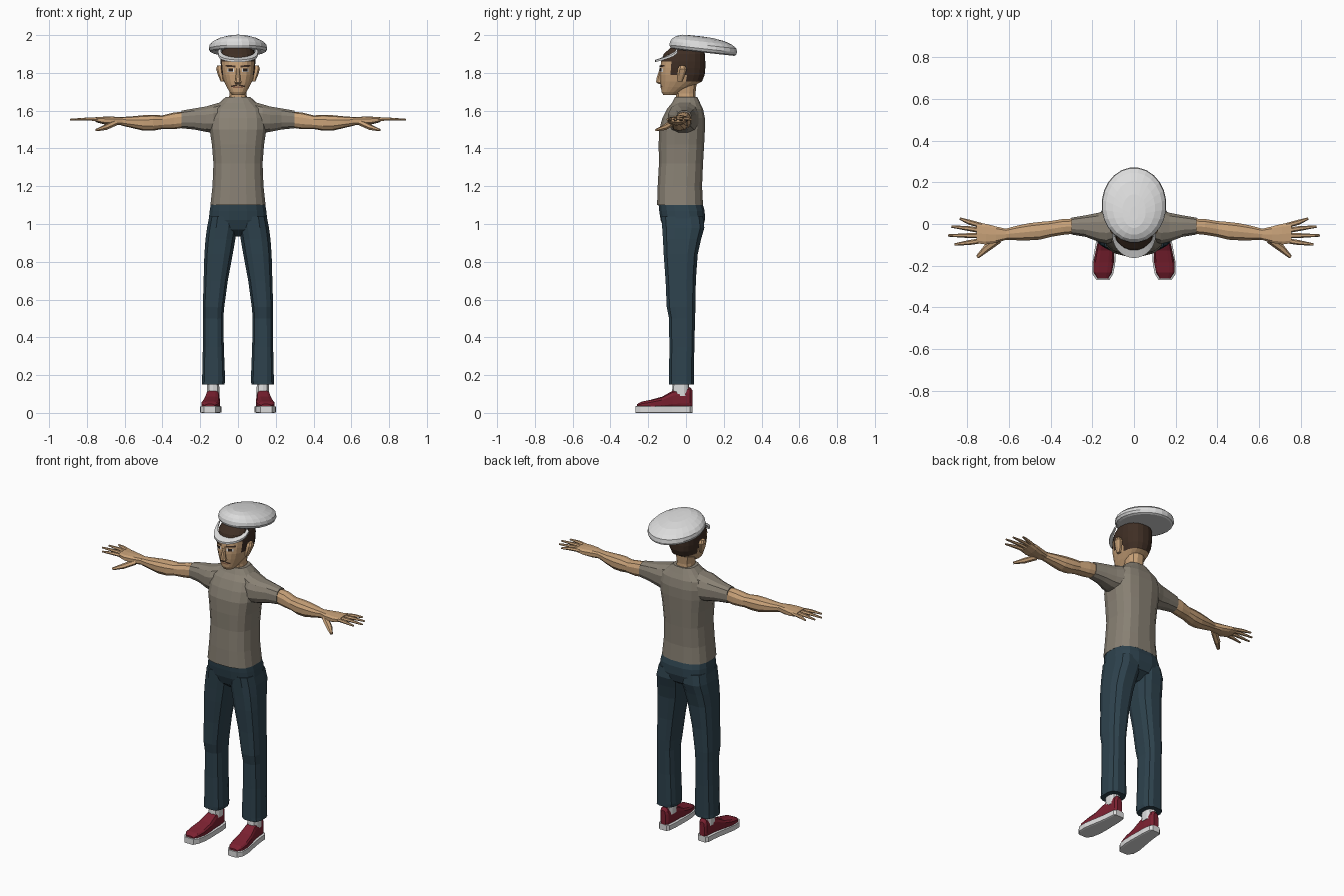
import bpy
import bmesh
import math
from mathutils import Vector
from mathutils.bvhtree import BVHTree

default = bpy.data.objects.get("Cube")
if default:
    bpy.data.objects.remove(default)


def material(name, r, g, b):
    m = bpy.data.materials.new(name)
    m.use_nodes = True
    m.diffuse_color = (r, g, b, 1)
    shader = m.node_tree.nodes["Principled BSDF"]
    shader.inputs["Base Color"].default_value = (r, g, b, 1)
    shader.inputs["Roughness"].default_value = 0.8
    return m


SKIN = material("skin", .58, .36, .19)
SHIRT = material("shirt_grey", .25, .22, .175)
DENIM = material("trouser_blue", .027, .055, .075)
RED = material("shoe_red", .2, .015, .03)
WHITE = material("off_white", .72, .72, .72)
HAIR = material("hair_brown", .05, .028, .018)
DARK = material("eye_dark", .02, .013, .01)
LIP = material("lip_brown", .3, .14, .08)


def finish(name, bm, mats, rule=None):
    bmesh.ops.recalc_face_normals(bm, faces=bm.faces)
    if rule:
        for f in bm.faces:
            f.material_index = rule(f.calc_center_median())
    mesh = bpy.data.meshes.new(name)
    bm.to_mesh(mesh)
    bm.free()
    for m in mats:
        mesh.materials.append(m)
    ob = bpy.data.objects.new(name, mesh)
    bpy.context.scene.collection.objects.link(ob)
    return ob


def skin_rings(bm, rings):
    """Bridge successive rings of points and cap both ends."""
    loops = [[bm.verts.new(p) for p in ring] for ring in rings]
    for low, high in zip(loops, loops[1:]):
        for i in range(len(low)):
            j = (i + 1) % len(low)
            bm.faces.new((low[i], low[j], high[j], high[i]))
    bm.faces.new(loops[0])
    bm.faces.new(loops[-1])


def loft(name, axis, rows, mats, sides=12, power=.8, sign=1, shear=0, rule=None):
    """Rows are (position on axis, a min, a max, b min, b max)."""
    step = 2 * math.pi / sides
    unit = []
    for i in range(sides):
        c, s = math.cos((i + .5) * step), math.sin((i + .5) * step)
        unit.append((math.copysign(abs(c) ** power, c), math.copysign(abs(s) ** power, s)))
    widest = max(c for c, s in unit)
    tallest = max(s for c, s in unit)
    rings = []
    for t, a0, a1, b0, b1 in rows:
        ring = []
        for c, s in unit:
            a = (a0 + a1) / 2 + c / widest * (a1 - a0) / 2
            b = (b0 + b1) / 2 + s / tallest * (b1 - b0) / 2
            x, y, z = {"x": (t, a, b), "y": (a, t, b), "z": (a, b, t)}[axis]
            ring.append((x * sign, y, z - shear * y))
        rings.append(ring)
    bm = bmesh.new()
    skin_rings(bm, rings)
    return finish(name, bm, mats, rule)


def upright(name, rows, mats, **kw):
    """Symmetric loft up z; rows are (z, half width, y min, y max)."""
    return loft(name, "z", [(z, -w, w, y0, y1) for z, w, y0, y1 in rows], mats, **kw)


def finger(name, points, radius, sign):
    """Tapered six-sided digit through the points."""
    pts = [Vector(p) for p in points]
    along = (pts[-1] - pts[0]).normalized()
    side = along.cross(Vector((0, 0, 1))).normalized()
    up = side.cross(along)
    rings = []
    for k, p in enumerate(pts):
        r = radius * (1, .95, .45)[k]
        ring = [p + r * (side * math.cos(i * math.pi / 3) + up * .8 * math.sin(i * math.pi / 3))
                for i in range(6)]
        rings.append([(q.x * sign, q.y, q.z) for q in ring])
    bm = bmesh.new()
    skin_rings(bm, rings)
    finish(name, bm, [SKIN])


# Shirt body and trouser seat
upright("shirt_body", [
    (1.1, .146, -.153, .09), (1.2, .135, -.15, .085), (1.32, .13, -.143, .09),
    (1.42, .138, -.145, .096), (1.5, .15, -.142, .1), (1.56, .15, -.125, .1),
    (1.61, .138, -.1, .09), (1.64, .1, -.075, .075), (1.672, .066, -.058, .06)],
    [SHIRT], sides=16, power=.72)
upright("trouser_seat", [
    (.935, .05, -.07, .03), (.97, .13, -.115, .085), (1.02, .155, -.134, .1),
    (1.07, .15, -.142, .099), (1.115, .142, -.146, .085)], [DENIM], sides=16, power=.72)

# Neck and head, with hair assigned by region
upright("neck", [(1.6, .055, -.05, .055), (1.69, .045, -.052, .05), (1.78, .055, -.06, .06)], [SKIN])


def hair_rule(c):
    back = c.y > -.015 and c.z > 1.755
    sideburn = c.y > -.075 and c.z > 1.79
    return int(back or sideburn or c.z > 1.86)


head = upright("head", [
    (1.682, .03, -.12, -.05), (1.7, .045, -.13, -.02), (1.725, .06, -.132, .03),
    (1.755, .075, -.136, .085), (1.79, .085, -.138, .099), (1.825, .09, -.136, .102),
    (1.86, .092, -.132, .102), (1.9, .09, -.118, .1), (1.93, .08, -.085, .09),
    (1.95, .06, -.05, .07)], [SKIN, HAIR], sides=20, power=.82, rule=hair_rule)
upright("nose", [
    (1.742, .012, -.146, -.12), (1.75, .019, -.158, -.12),
    (1.768, .014, -.157, -.12), (1.825, .008, -.139, -.12)], [SKIN], sides=8)

# Thin facial plates laid on the head surface
surface = BVHTree.FromPolygons([v.co for v in head.data.vertices],
                               [p.vertices[:] for p in head.data.polygons])


def face_plate(name, x0, x1, z0, z1, mat, tilt=0, lift=.003):
    bm = bmesh.new()
    columns = []
    for i in range(6):
        u = i / 5
        x = x0 + (x1 - x0) * u
        pair = []
        for z in (z0, z1):
            z += tilt * (abs(x) - min(abs(x0), abs(x1)))
            hit = surface.ray_cast(Vector((x, -1, z)), Vector((0, 1, 0)))[0]
            pair.append(bm.verts.new((x, (hit.y if hit else -.1) - lift, z)))
        columns.append(pair)
    for a, b in zip(columns, columns[1:]):
        bm.faces.new((a[0], b[0], b[1], a[1]))
    finish(name, bm, [mat])


face_plate("mouth", -.026, .026, 1.72, 1.727, LIP)
for sign, side in ((1, "left"), (-1, "right")):
    def part(name, axis, rows, mat, **kw):
        return loft(side + "_" + name, axis, rows, [mat], sign=sign, **kw)

    # Face features
    face_plate(side + "_eyebrow", sign * .014, sign * .066, 1.829, 1.839, HAIR, tilt=.08, lift=.005)
    face_plate(side + "_eye_white", sign * .02, sign * .055, 1.806, 1.822, WHITE)
    face_plate(side + "_iris", sign * .027, sign * .049, 1.807, 1.823, DARK, lift=.004)
    face_plate(side + "_moustache", sign * .002, sign * .036, 1.733, 1.741, HAIR, tilt=-.25)
    part("ear", "z", [(1.755, .075, .092, -.045, -.02), (1.785, .075, .105, -.048, -.008),
                      (1.82, .08, .116, -.045, .005), (1.838, .085, .11, -.035, -.005)],
         SKIN, sides=8)

    # Sleeve and arm
    part("sleeve", "x", [(.07, -.075, .07, 1.5, 1.65), (.13, -.095, .066, 1.482, 1.634),
                         (.17, -.085, .054, 1.488, 1.622), (.23, -.062, .042, 1.5, 1.612),
                         (.3, -.05, .03, 1.507, 1.6)], SHIRT)
    part("arm", "x", [(.28, -.046, .026, 1.51, 1.596), (.34, -.052, .024, 1.502, 1.59),
                      (.4, -.062, .014, 1.503, 1.575), (.45, -.075, .01, 1.494, 1.578),
                      (.5, -.078, .004, 1.494, 1.576), (.56, -.078, -.008, 1.508, 1.57),
                      (.62, -.075, -.024, 1.522, 1.566)], SKIN, sides=10)

    # Hand
    part("palm", "x", [(.61, -.075, -.024, 1.524, 1.566), (.66, -.09, -.012, 1.522, 1.568),
                       (.71, -.098, .001, 1.528, 1.568), (.755, -.092, .004, 1.54, 1.566)],
         SKIN, sides=10, power=.65)
    tips = ((.86, -.098), (.89, -.055), (.875, -.012), (.835, .026))
    for k, (x, y) in enumerate(tips):
        base_y = -.08 + k * .024
        finger(f"{side}_finger_{k + 1}", [(.73, base_y, 1.553), (.79, (base_y + y) / 2, 1.556),
                                          (x, y, 1.553)], .0125, sign)
    finger(side + "_thumb", [(.65, -.075, 1.535), (.705, -.115, 1.51), (.75, -.158, 1.497)],
           .019, sign)

    # Trouser leg and ankle
    part("trouser_leg", "z", [
        (.15, .072, .192, -.09, .042), (.17, .068, .19, -.09, .042), (.35, .075, .186, -.088, .044),
        (.5, .078, .184, -.09, .048), (.56, .073, .186, -.102, .05), (.7, .054, .182, -.108, .052),
        (.84, .028, .178, -.118, .062), (.92, .014, .172, -.122, .08),
        (.98, .004, .164, -.126, .097), (1.04, .004, .152, -.13, .09)], DENIM, power=.7)
    part("sock", "z", [(.09, .098, .165, -.075, .02), (.17, .1, .165, -.07, .015)], WHITE, sides=10)

    # Shoe: the outline is shared by sole and upper
    outline = [(.035, .108, .158, .12), (.022, .096, .17, .136), (-.03, .09, .174, .128),
               (-.075, .09, .18, .116), (-.13, .088, .19, .086), (-.19, .09, .2, .07),
               (-.24, .1, .199, .06), (-.268, .118, .18, .046)]
    part("shoe_sole", "y", [(y, a, b, 0, .036) for y, a, b, top in outline], WHITE,
         sides=8, power=.2)
    part("shoe_upper", "y", [(y * .97, a + .003 + top * .05, b - .003 - top * .05, .02, top)
                             for y, a, b, top in outline], RED, power=.6)

# Cap crown, tipped down toward the back
upright("cap_crown", [
    (1.918, .135, -.07, .255), (1.924, .147, -.082, .265), (1.938, .154, -.088, .27),
    (1.958, .15, -.084, .267), (1.975, .133, -.073, .245), (1.99, .1, -.05, .205),
    (2, .056, -.018, .142), (2.002, .02, .015, .085)], [WHITE], sides=24, power=1, shear=.11)

# Cap peak: a drooping crescent joined to the crown at the temples
bm = bmesh.new()
rings = []
for i in range(17):
    angle = math.pi * i / 16
    c, s = math.cos(angle), math.sin(angle)
    drop = 1.925 - .048 * s ** .6
    outer = (.106 * c, -.045 - .118 * s)
    inner = (.092 * c, -.045 - .078 * s)
    rings.append([(*outer, drop - .02), (*outer, drop - .008), (*inner, drop + .006), (*inner, drop - .008)])
skin_rings(bm, rings)
finish("cap_peak", bm, [WHITE])
